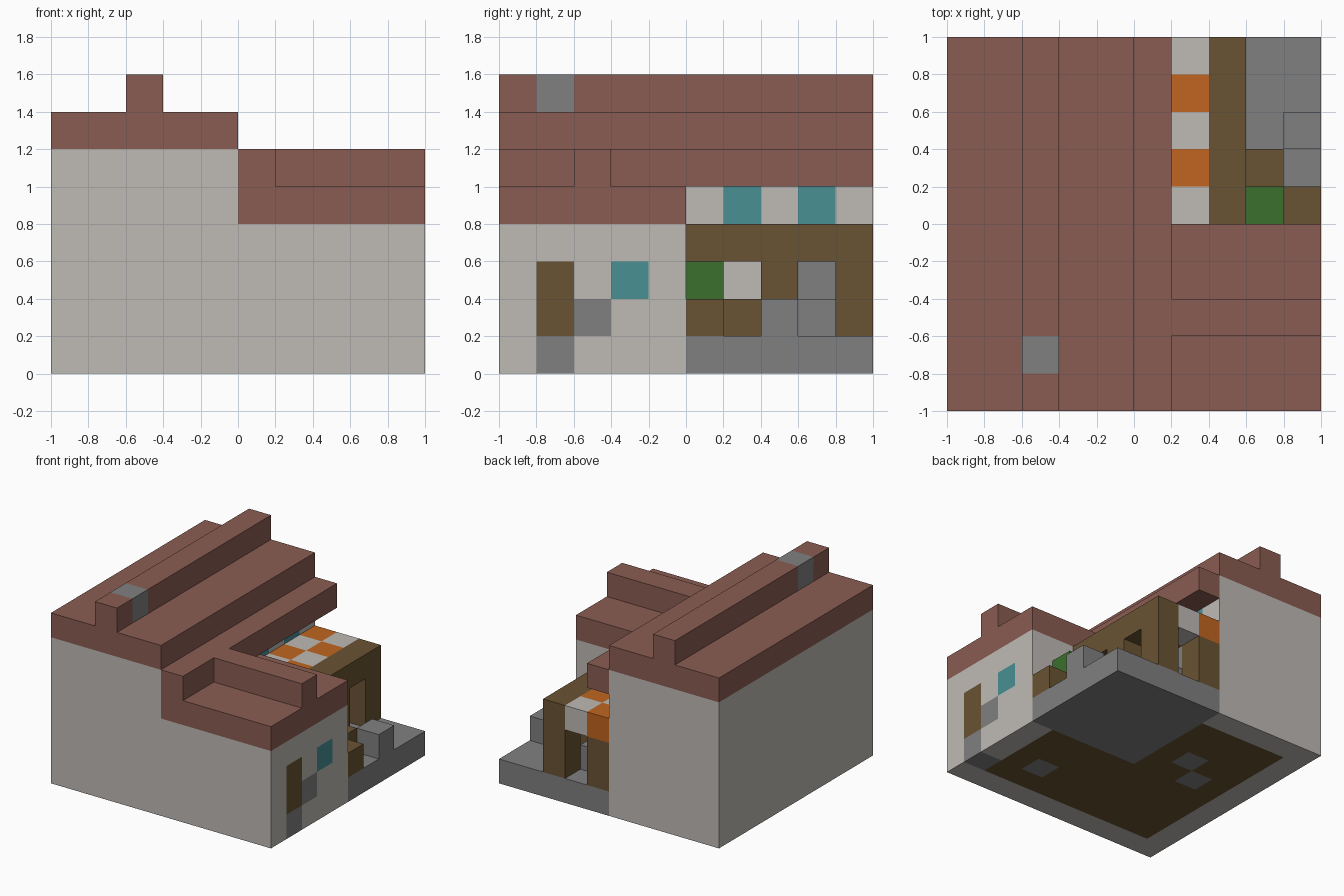
import bpy, bmesh
from mathutils import Vector

if "Cube" in bpy.data.objects:
    bpy.data.objects.remove(bpy.data.objects["Cube"], do_unlink=True)

CELL = 0.2
ORIGIN = Vector((-1, -1, 0))


def material(name, *rgb):
    mat = bpy.data.materials.new(name)
    mat.use_nodes = True
    mat.diffuse_color = (*rgb, 1)
    mat.node_tree.nodes["Principled BSDF"].inputs["Base Color"].default_value = (*rgb, 1)
    mat.roughness = 0.9
    return mat


plaster = material("plaster", .52, .49, .46)
roof_tile = material("roof_tile", .254, .107, .084)
stone = material("stone", .216, .216, .216)
wood = material("wood", .144, .087, .033)
orange = material("orange_cloth", .527, .13, .014)
leaf = material("leaf", .044, .162, .026)
glass = material("teal_glass", .067, .279, .296)


def part(name, boxes, colour):
    """Merge boxes (ranges in cells) into one outer shell; colour is a material or a rule."""
    cells = {(i, j, k) for x, y, z in boxes
             for i in range(*x) for j in range(*y) for k in range(*z)}
    rule = colour if callable(colour) else (lambda cell, normal: colour)
    mesh = bpy.data.meshes.new(name)
    bm = bmesh.new()
    slots = []
    for cell in sorted(cells):
        for axis in range(3):
            for sign in (-1, 1):
                normal = Vector((0, 0, 0))
                normal[axis] = sign
                if tuple(int(c + n) for c, n in zip(cell, normal)) in cells:
                    continue
                u, v = Vector((0, 0, 0)), Vector((0, 0, 0))
                u[(axis + 1) % 3] = v[(axis + 2) % 3] = 0.5
                v *= sign
                mid = Vector(cell) + Vector((.5, .5, .5)) + normal / 2
                corners = (mid - u - v, mid + u - v, mid + u + v, mid - u + v)
                face = bm.faces.new([bm.verts.new(ORIGIN + p * CELL) for p in corners])
                mat = rule(cell, normal)
                if mat not in slots:
                    slots.append(mat)
                face.material_index = slots.index(mat)
    bmesh.ops.remove_doubles(bm, verts=bm.verts, dist=0.001)
    bm.to_mesh(mesh)
    bm.free()
    for mat in slots:
        mesh.materials.append(mat)
    obj = bpy.data.objects.new(name, mesh)
    bpy.context.collection.objects.link(obj)
    return obj


# House walls: long main hall and side wing, with door, windows and floor
details = {(9, 1, 0): stone, (9, 1, 1): wood, (9, 1, 2): wood,
           (9, 2, 1): stone, (9, 3, 2): glass,
           (4, 6, 4): glass, (4, 8, 4): glass}
floor_stones = {(7, 2), (3, 6), (2, 5)}


def wall_colour(cell, normal):
    i, j, k = cell
    if normal.z < 0 and 0 < i < 9 and 0 < j < 9:
        return stone if (i, j) in floor_stones else wood
    return details.get(cell, plaster)


part("house_walls", [((0, 5), (0, 10), (0, 6)), ((5, 10), (0, 5), (0, 4))], wall_colour)

# Stepped roof, with a chimney set into the main ridge
part("main_roof", [((0, 5), (0, 10), (6, 7)), ((2, 3), (0, 10), (7, 8)),
                   ((5, 6), (0, 10), (5, 6))],
     lambda cell, normal: stone if cell == (2, 1, 7) else roof_tile)
part("wing_roof", [((5, 10), (0, 5), (4, 5)), ((6, 10), (2, 3), (5, 6))], roof_tile)

# Stone yard and its step
part("yard", [((5, 10), (5, 10), (0, 1)), ((9, 10), (7, 8), (1, 2))], stone)

# Timber front of the workshop, with window and doorway openings
part("workshop_front", [((7, 8), (5, 10), (3, 4)), ((7, 8), (9, 10), (1, 3)),
                        ((7, 8), (5, 8), (1, 2)), ((7, 8), (5, 6), (2, 3)),
                        ((7, 8), (7, 8), (2, 3))], wood)
part("inner_post", [((5, 6), (9, 10), (1, 3))], wood)

# Checkered awning
part("awning", [((5, 7), (5, 10), (3, 4))],
     lambda cell, normal: orange if (cell[0] + cell[1]) % 2 == 0 else plaster)

# Furnace and work block inside the workshop
part("furnace", [((5, 6), (8, 9), (1, 3))], stone)
part("work_block", [((6, 7), (8, 9), (1, 2))], stone)

# Planter with a bush
part("planter", [((9, 10), (5, 6), (1, 2)), ((8, 9), (6, 7), (1, 2))], wood)
part("bush", [((8, 9), (5, 6), (1, 3))], leaf)
